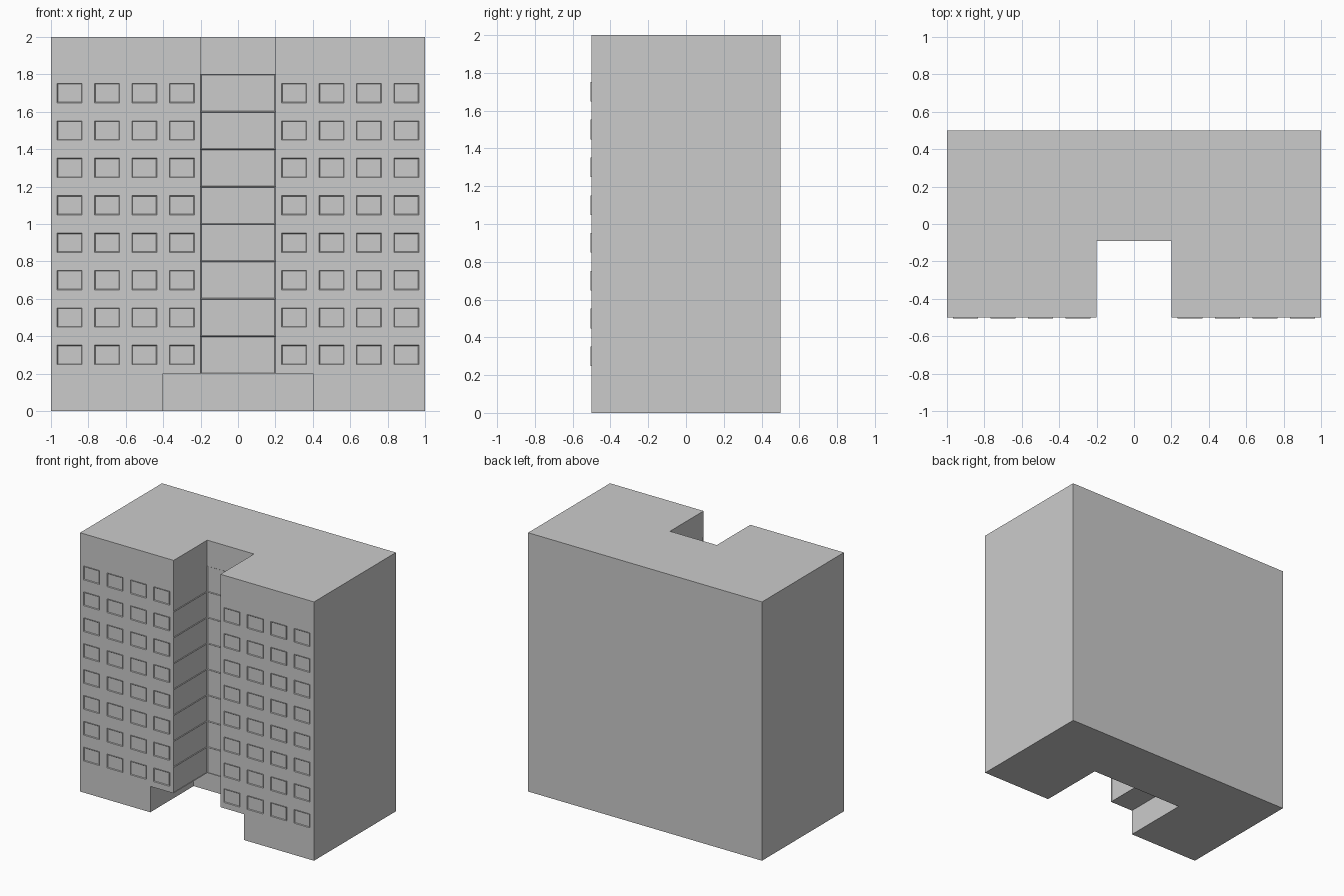
import bpy, bmesh
from mathutils import Matrix, Vector

if "Cube" in bpy.data.objects:
    bpy.data.objects.remove(bpy.data.objects["Cube"])


def add_box(bm, x0, x1, y0, y1, z0, z1):
    centre = Vector(((x0 + x1) / 2, (y0 + y1) / 2, (z0 + z1) / 2))
    size = Vector((x1 - x0, y1 - y0, z1 - z0))
    m = Matrix.Translation(centre) @ Matrix.Diagonal((*size, 1))
    return bmesh.ops.create_cube(bm, size=1, matrix=m)["verts"]


def make_object(name, bm):
    mesh = bpy.data.meshes.new(name)
    bm.to_mesh(mesh)
    bm.free()
    ob = bpy.data.objects.new(name, mesh)
    bpy.context.collection.objects.link(ob)
    return ob


def box_object(name, *bounds):
    bm = bmesh.new()
    add_box(bm, *bounds)
    return make_object(name, bm)


# Tower block, with the central recess and the wider entrance cut out
tower = box_object("tower_block", -1, 1, -0.5, 0.5, 0, 2)
cutters = [
    box_object("recess_cutter", -0.2, 0.2, -0.7, -0.09, 0.1, 2.2),
    box_object("entrance_cutter", -0.4, 0.4, -0.7, 0.03, -0.2, 0.2),
]
for cutter in cutters:
    cutter.hide_render = True
    mod = tower.modifiers.new(cutter.name, "BOOLEAN")
    mod.operation = "DIFFERENCE"
    mod.solver = "EXACT"
    mod.object = cutter
bm = bmesh.new()
bm.from_object(tower, bpy.context.evaluated_depsgraph_get())
tower.modifiers.clear()
for cutter in cutters:
    bpy.data.objects.remove(cutter)


# Recess walls split into storeys, each with a slightly sunken panel
def recess_walls(bm):
    found = []
    for f in bm.faces:
        c = f.calc_center_median()
        if (abs(f.normal.z) < 0.1 and abs(c.x) < 0.205
                and -0.49 < c.y < -0.08 and c.z > 0.2):
            found.append(f)
    return found


bm.normal_update()
for i in range(2, 10):
    walls = recess_walls(bm)
    geom = set(walls)
    for f in walls:
        geom.update(f.edges)
        geom.update(f.verts)
    bmesh.ops.bisect_plane(bm, geom=list(geom), dist=1e-5,
                           plane_co=(0, 0, 0.2 * i), plane_no=(0, 0, 1))
bm.normal_update()
panels = [f for f in recess_walls(bm) if f.calc_center_median().z < 1.8]
bmesh.ops.inset_individual(bm, faces=panels, thickness=0.005, depth=-0.005)
bm.to_mesh(tower.data)
bm.free()

# Window grid: shallow raised frames with sunken panes on both wings
bm = bmesh.new()
for side in (-1, 1):
    for col in range(4):
        for row in range(8):
            x, z = side * (0.3 + 0.2 * col), 0.3 + 0.2 * row
            add_box(bm, x - 0.067, x + 0.067, -0.506, -0.5, z - 0.052, z + 0.052)
bm.normal_update()
backs = [f for f in bm.faces if f.normal.y > 0.9]
bmesh.ops.delete(bm, geom=backs, context="FACES_ONLY")
fronts = [f for f in bm.faces if f.normal.y < -0.9]
bmesh.ops.inset_individual(bm, faces=fronts, thickness=0.006, depth=-0.005)
make_object("windows", bm)
